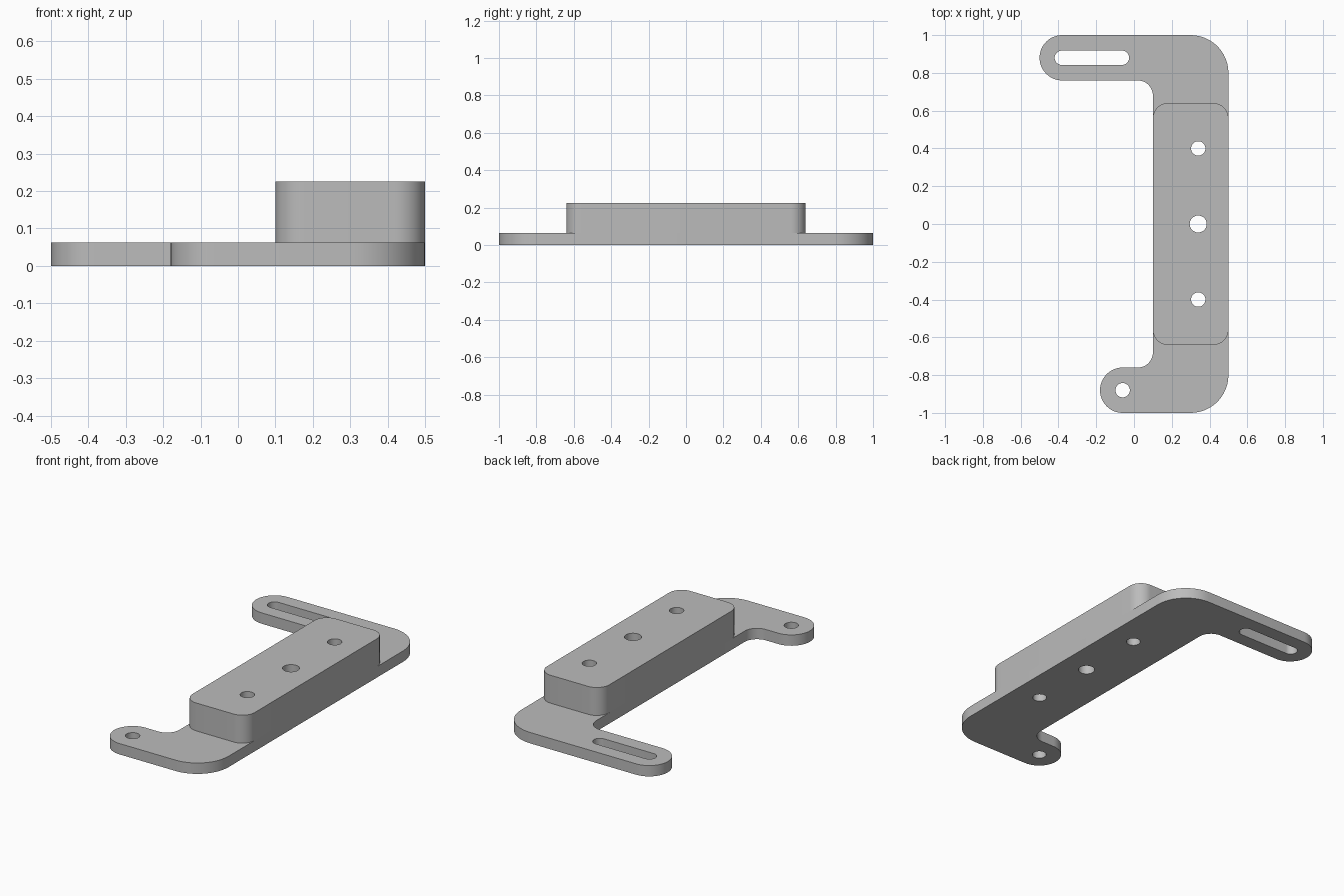
import bpy, bmesh, math
from mathutils import Vector

cube = bpy.data.objects.get("Cube")
if cube:
    bpy.data.objects.remove(cube, do_unlink=True)

metal = bpy.data.materials.new("plain_grey")
metal.use_nodes = True
GREY = (0.5, 0.5, 0.5, 1)
metal.diffuse_color = GREY
metal.node_tree.nodes["Principled BSDF"].inputs["Base Color"].default_value = GREY


def rounded(corners, steps=12):
    """Outline from (x, y, radius) corners, each replaced by a tangent arc."""
    points = []
    for i, (x, y, r) in enumerate(corners):
        here = Vector((x, y))
        to_prev = (Vector(corners[i - 1][:2]) - here).normalized()
        to_next = (Vector(corners[(i + 1) % len(corners)][:2]) - here).normalized()
        centre = here + (to_prev + to_next) * r
        for k in range(steps + 1):
            a = math.pi / 2 * k / steps
            p = centre - to_next * r * math.cos(a) - to_prev * r * math.sin(a)
            if not points or (p - points[-1]).length > 1e-5:
                points.append(p)
    if (points[0] - points[-1]).length < 1e-5:
        points.pop()
    return points


def slot(x0, x1, y, r):
    """Round-ended slot; a plain hole when x0 equals x1."""
    return rounded([(x0 - r, y - r, r), (x1 + r, y - r, r),
                    (x1 + r, y + r, r), (x0 - r, y + r, r)])


def extruded(name, loops, z0, z1):
    """Fill an outline with holes, then extrude it upward."""
    bm = bmesh.new()
    for loop in loops:
        verts = [bm.verts.new((p.x, p.y, z0)) for p in loop]
        for i, v in enumerate(verts):
            bm.edges.new((verts[i - 1], v))
    bmesh.ops.triangle_fill(bm, use_beauty=True, edges=bm.edges[:], normal=(0, 0, 1))
    ext = bmesh.ops.extrude_face_region(bm, geom=bm.faces[:], use_keep_orig=True)
    top = [g for g in ext["geom"] if isinstance(g, bmesh.types.BMVert)]
    bmesh.ops.translate(bm, verts=top, vec=(0, 0, z1 - z0))
    bmesh.ops.recalc_face_normals(bm, faces=bm.faces[:])
    mesh = bpy.data.meshes.new(name)
    bm.to_mesh(mesh)
    bm.free()
    mesh.materials.append(metal)
    obj = bpy.data.objects.new(name, mesh)
    bpy.context.collection.objects.link(obj)
    bpy.ops.object.select_all(action="DESELECT")
    obj.select_set(True)
    bpy.context.view_layer.objects.active = obj
    bpy.ops.object.shade_smooth_by_angle(angle=math.radians(30))
    return obj


PLATE_TOP, BLOCK_TOP = 0.063, 0.225

# Holes through both the plate and the raised block
bolt_holes = [slot(0.34, 0.34, y, r) for y, r in ((-0.4, 0.038), (0, 0.045), (0.4, 0.038))]

# Base plate with a long slotted arm at the back and a short arm at the front
outline = rounded([(-0.5, 1, 0.12), (-0.5, 0.76, 0.12), (0.1, 0.76, 0.08),
                   (0.1, -0.76, 0.08), (-0.18, -0.76, 0.12), (-0.18, -1, 0.12),
                   (0.5, -1, 0.2), (0.5, 1, 0.2)])
arm_holes = [slot(-0.382, -0.064, 0.88, 0.038), slot(-0.06, -0.06, -0.88, 0.038)]
extruded("base_plate", [outline] + bolt_holes + arm_holes, 0, PLATE_TOP)

# Raised block
block = rounded([(0.1, -0.64, 0.08), (0.5, -0.64, 0.08), (0.5, 0.64, 0.08), (0.1, 0.64, 0.08)])
extruded("raised_block", [block] + bolt_holes, PLATE_TOP, BLOCK_TOP)
